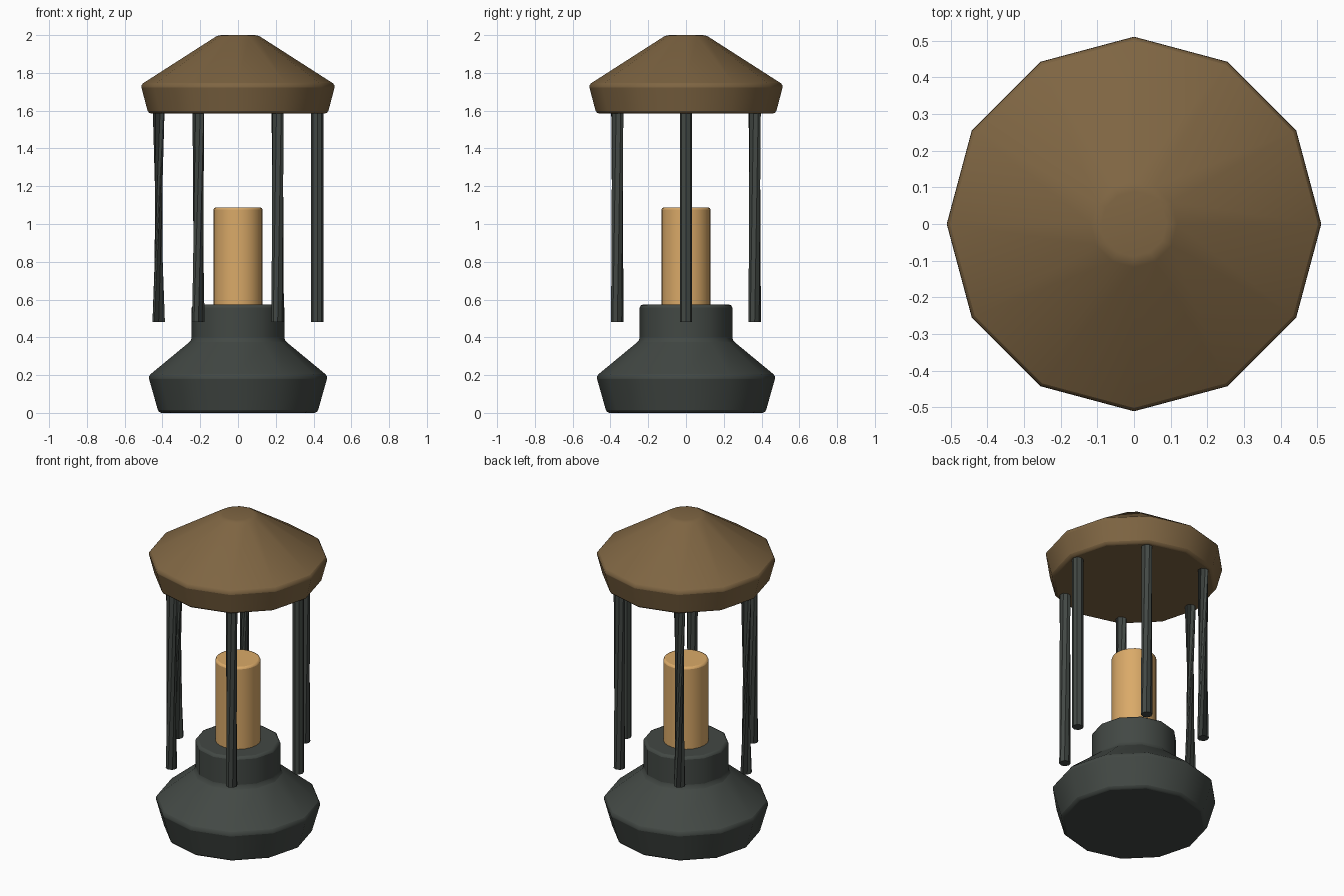
import bpy, bmesh, math
from math import cos, sin, pi, radians

if "Cube" in bpy.data.objects:
    bpy.data.objects.remove(bpy.data.objects["Cube"])


def material(name, rgb):
    m = bpy.data.materials.new(name)
    m.diffuse_color = (*rgb, 1)
    m.use_nodes = True
    m.node_tree.nodes["Principled BSDF"].inputs["Base Color"].default_value = m.diffuse_color
    return m


iron = material("dark_iron", (0.055, 0.065, 0.058))
bronze = material("bronze", (0.21, 0.13, 0.055))
wax = material("wax", (0.70, 0.40, 0.14))


def loft(name, rings, sides, mat, centre=(0, 0), bevel=0.0):
    """Closed solid through rings of (radius, z, turn in degrees)."""
    bm = bmesh.new()
    loops = []
    for r, z, turn in rings:
        angles = [2 * pi * i / sides + radians(turn) for i in range(sides)]
        loops.append([bm.verts.new((centre[0] + r * cos(a), centre[1] + r * sin(a), z))
                      for a in angles])
    for low, high in zip(loops, loops[1:]):
        for i in range(sides):
            j = (i + 1) % sides
            bm.faces.new((low[i], low[j], high[j], high[i]))
    bm.faces.new(loops[0][::-1])
    bm.faces.new(loops[-1])
    me = bpy.data.meshes.new(name)
    bm.to_mesh(me)
    bm.free()
    me.materials.append(mat)
    ob = bpy.data.objects.new(name, me)
    bpy.context.collection.objects.link(ob)
    if bevel:
        mod = ob.modifiers.new("soft_edges", 'BEVEL')
        mod.width = bevel
        mod.segments = 2
        mod.limit_method = 'ANGLE'
        mod.angle_limit = radians(31)
    bpy.ops.object.select_all(action='DESELECT')
    ob.select_set(True)
    bpy.context.view_layer.objects.active = ob
    bpy.ops.object.shade_smooth_by_angle(angle=radians(40))
    return ob


# Twelve-sided stepped base
loft("base", [(0.42, 0, 0), (0.475, 0.195, 0), (0.245, 0.385, 0), (0.245, 0.573, 0)],
     12, iron, bevel=0.015)

# Candle standing on the collar
loft("candle", [(0.13, 0.55, 0), (0.13, 1.088, 0)], 20, wax, bevel=0.012)

# Twelve-sided roof
loft("roof", [(0.475, 1.585, 0), (0.515, 1.737, 0), (0.105, 2.0, 0)],
     12, bronze, bevel=0.015)

# Six posts; some are twisted so that they pinch at mid height
for i, twist in enumerate((0, 35, 120, 150, 65, 35)):
    a = i * pi / 3
    loft(f"post_{i + 1}", [(0.033, 0.48, 0), (0.033, 1.63, twist)],
         8, iron, centre=(0.42 * cos(a), 0.42 * sin(a)))
